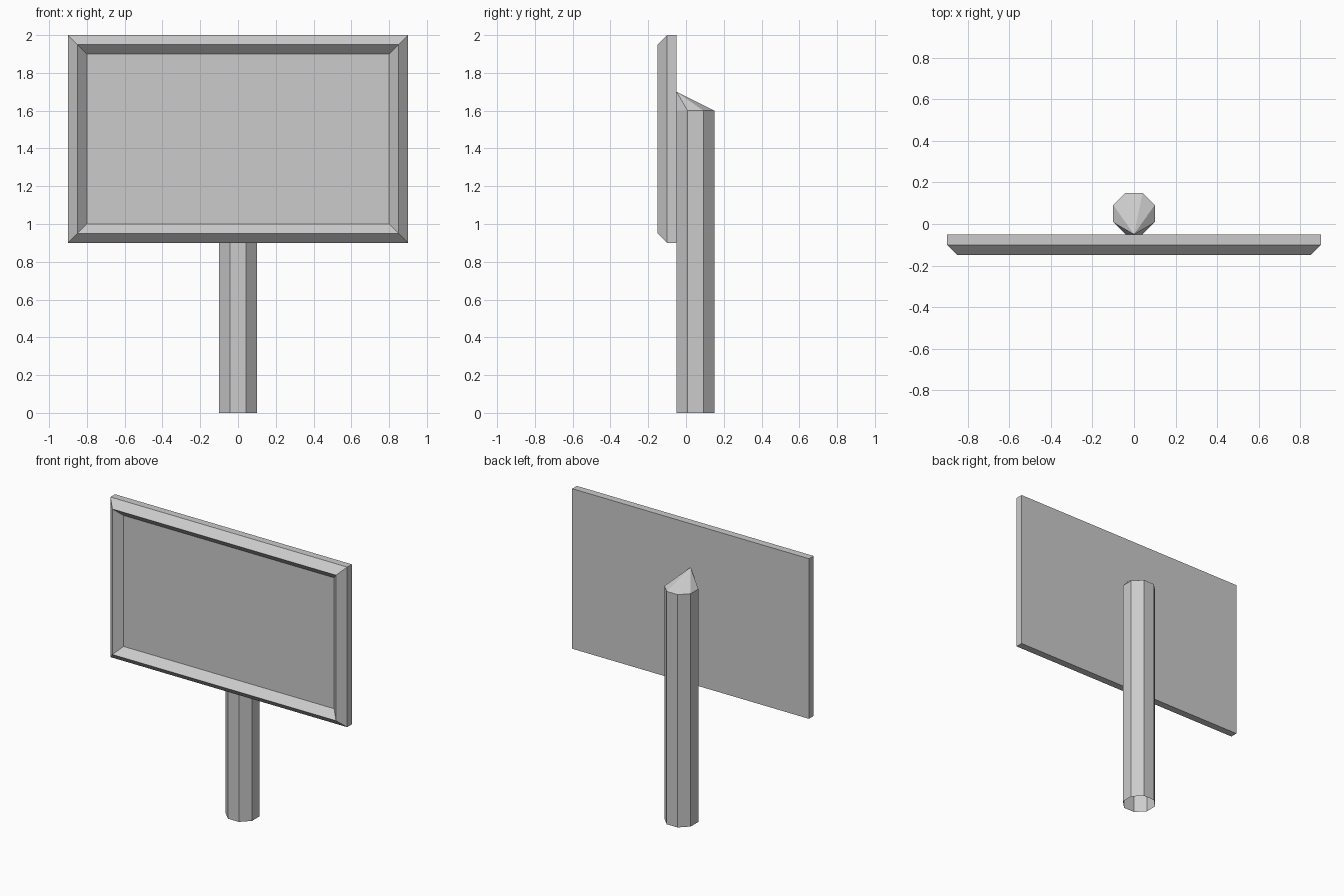
import bpy, bmesh
from math import cos, sin, pi

cube = bpy.data.objects.get("Cube")
if cube:
    bpy.data.objects.remove(cube, do_unlink=True)

grey = bpy.data.materials.new("light grey")
grey.use_nodes = True
colour = (0.6, 0.6, 0.6, 1)
grey.diffuse_color = colour
grey.node_tree.nodes["Principled BSDF"].inputs["Base Color"].default_value = colour


def finish(name, bm):
    bmesh.ops.recalc_face_normals(bm, faces=bm.faces)
    mesh = bpy.data.meshes.new(name)
    bm.to_mesh(mesh)
    bm.free()
    mesh.materials.append(grey)
    bpy.context.collection.objects.link(bpy.data.objects.new(name, mesh))


def bridge(bm, a, b):
    for i in range(len(a)):
        j = (i + 1) % len(a)
        bm.faces.new((a[i], a[j], b[j], b[i]))


# Sign board: nested rectangles form the bevelled frame and recessed panel
bm = bmesh.new()
rings = []
for inset, y in ((0, -0.05), (0, -0.1), (0.05, -0.15), (0.1, -0.1)):
    w, h = 0.9 - inset, 0.55 - inset
    rings.append([bm.verts.new((sx * w, y, 1.45 + sz * h))
                  for sx, sz in ((-1, -1), (1, -1), (1, 1), (-1, 1))])
for a, b in zip(rings, rings[1:]):
    bridge(bm, a, b)
bm.faces.new(rings[0])
bm.faces.new(rings[-1])
finish("sign_board", bm)

# Post: eight-sided tube, open below, with a point leaning against the board
bm = bmesh.new()
radius = 0.1 / cos(pi / 8)
angles = [(i + 0.5) * pi / 4 for i in range(8)]
low, high = ([bm.verts.new((radius * cos(a), 0.05 + radius * sin(a), z)) for a in angles]
             for z in (0, 1.6))
bridge(bm, low, high)
tip = bm.verts.new((0, -0.05, 1.7))
for i in range(8):
    bm.faces.new((high[i], high[(i + 1) % 8], tip))
finish("post", bm)
